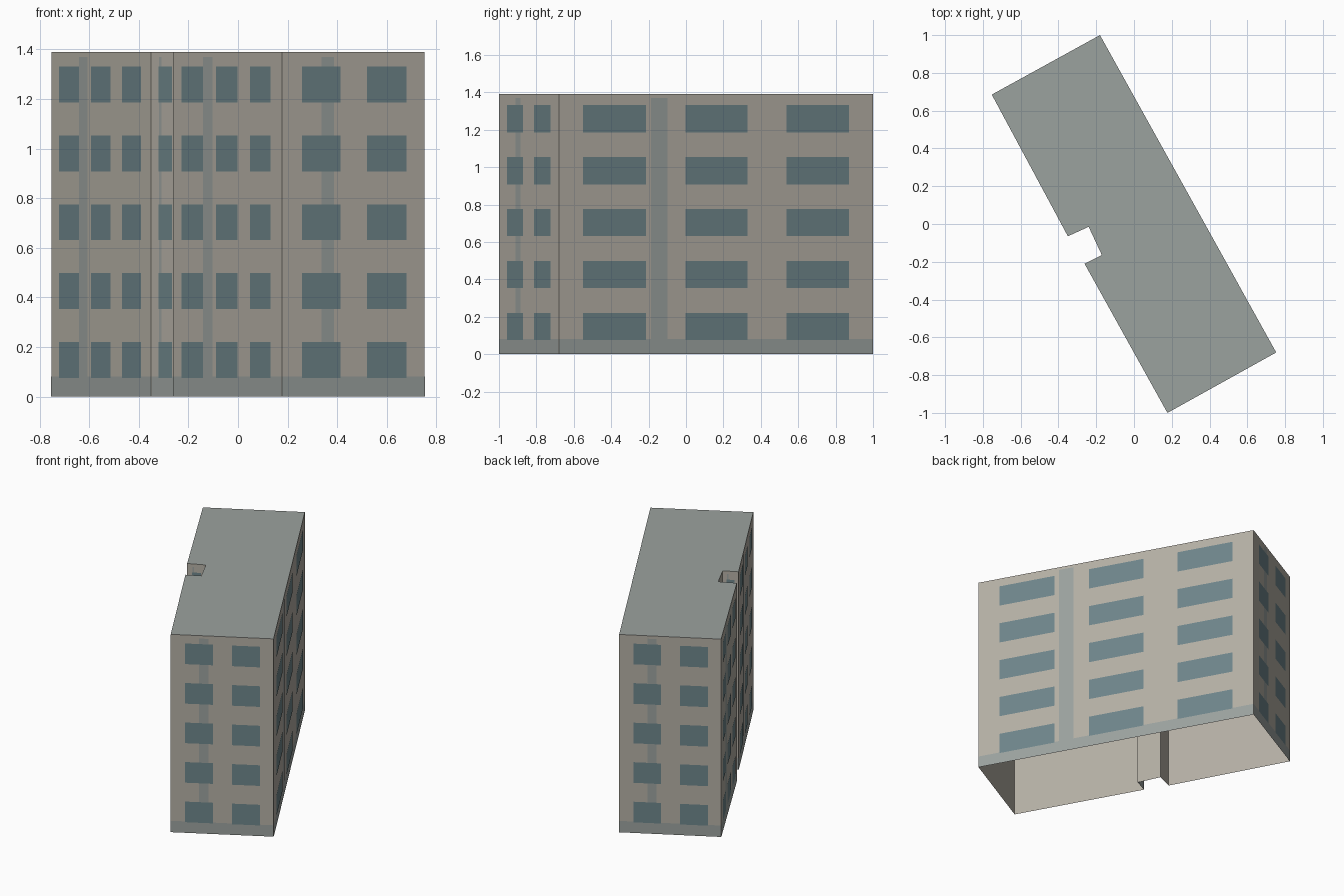
import bpy
from mathutils import Vector

if "Cube" in bpy.data.objects:
    bpy.data.objects.remove(bpy.data.objects["Cube"])

HEIGHT = 1.39
# Footprint corners, counterclockwise, with the small light-well notch
PLAN = [Vector(p) for p in [
    (-0.18, 1.0), (-0.753, 0.685), (-0.35, -0.065), (-0.24, -0.015),
    (-0.17, -0.165), (-0.262, -0.21), (0.177, -1.0), (0.753, -0.68)]]

# Window spans as fractions of the wall length
ONE = [(0.25, 0.75)]
TWO = [(0.14, 0.41), (0.595, 0.87)]
THREE = [(0.083, 0.28), (0.4, 0.595), (0.71, 0.9)]
LONG = [(0.077, 0.277), (0.402, 0.6), (0.724, 0.923)]
LAYOUT = [TWO, THREE, ONE, ONE, ONE, THREE, TWO, LONG]
ROWS = [(0.075 + 0.2778 * i, 0.22 + 0.2778 * i) for i in range(5)]


def material(name, rgb):
    m = bpy.data.materials.new(name)
    m.diffuse_color = (*rgb, 1)
    m.use_nodes = True
    m.node_tree.nodes["Principled BSDF"].inputs["Base Color"].default_value = m.diffuse_color
    return m


WALL = material("wall_render", (0.46, 0.43, 0.375))
GLASS = material("window_glass", (0.155, 0.235, 0.255))
GREY = material("grey_trim", (0.33, 0.36, 0.345))


def mesh_object(name, faces, mat):
    verts, polys = [], []
    for f in faces:
        polys.append(range(len(verts), len(verts) + len(f)))
        verts += f
    me = bpy.data.meshes.new(name)
    me.from_pydata(verts, [], [list(p) for p in polys])
    me.materials.append(mat)
    ob = bpy.data.objects.new(name, me)
    bpy.context.collection.objects.link(ob)


def panel(i, u0, u1, z0, z1, off=0.0):
    """Rectangle on wall i, set outward by off."""
    a, b = PLAN[i], PLAN[(i + 1) % len(PLAN)]
    d = b - a
    n = Vector((d.y, -d.x)).normalized() * off
    p, q = a + d * u0 + n, a + d * u1 + n
    return [(p.x, p.y, z0), (q.x, q.y, z0), (q.x, q.y, z1), (p.x, p.y, z1)]


walls = range(len(PLAN))

# Open-bottomed shell and flat roof
mesh_object("walls", [panel(i, 0, 1, 0, HEIGHT) for i in walls], WALL)
mesh_object("roof", [[(p.x, p.y, HEIGHT) for p in PLAN]], GREY)

# Base band and one vertical strip per wall
mesh_object("base_band", [panel(i, 0, 1, 0, 0.08, 0.001) for i in walls], GREY)
strips = [(0.293, 0.345) if i == 7 else (0.277, 0.365) for i in walls]
mesh_object("vertical_strips",
            [panel(i, *strips[i], 0.08, 1.37, 0.001) for i in walls], GREY)

# Five storeys of windows
mesh_object("windows", [panel(i, u0, u1, z0, z1, 0.002)
                        for i in walls for u0, u1 in LAYOUT[i]
                        for z0, z1 in ROWS], GLASS)
